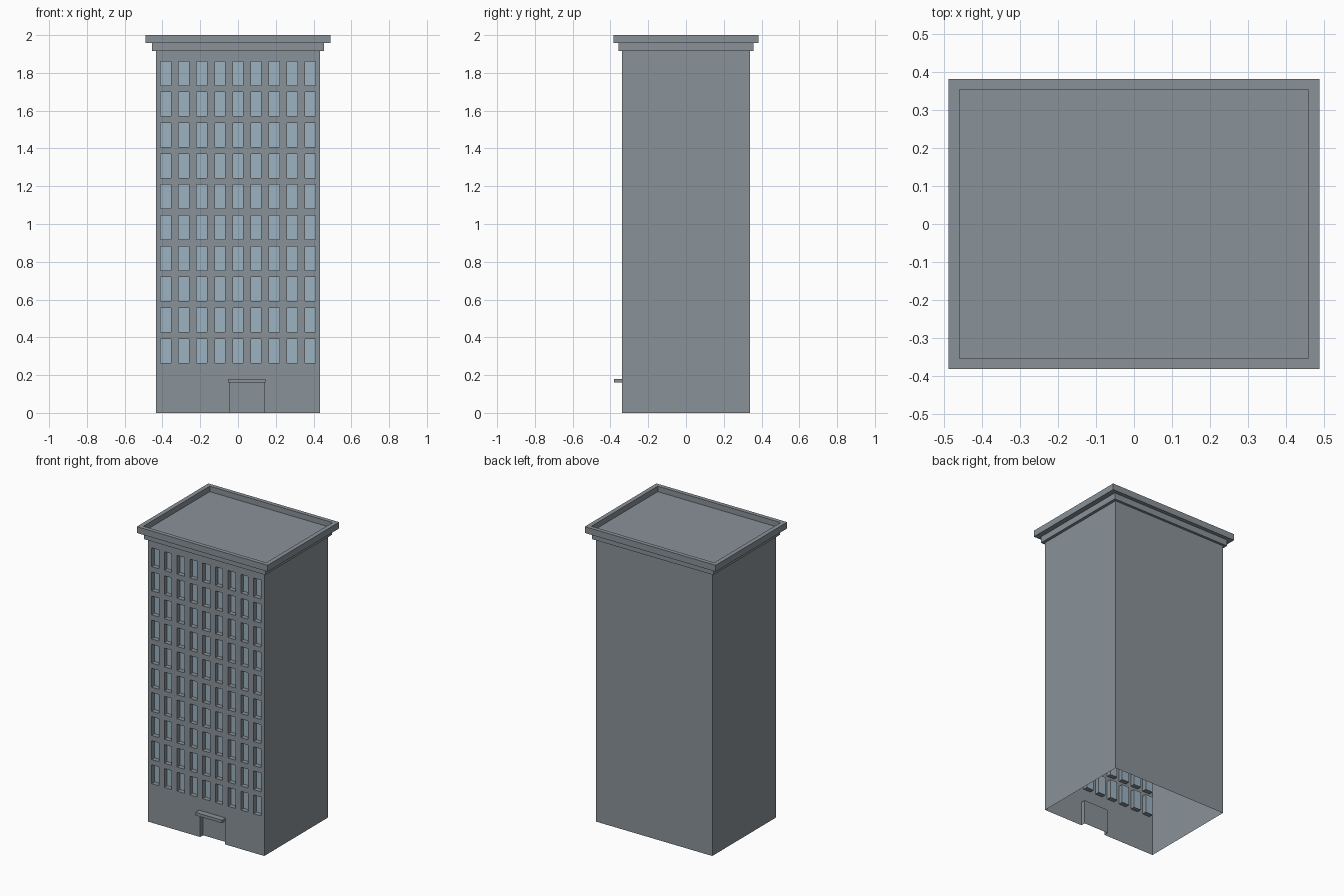
import bpy, bmesh

if "Cube" in bpy.data.objects:
    bpy.data.objects.remove(bpy.data.objects["Cube"])

HX, HY, TOP = 0.435, 0.34, 1.915     # body half sizes and wall height
DEPTH = 0.031                        # window and door recess


def material(name, rgb):
    m = bpy.data.materials.new(name)
    m.diffuse_color = (*rgb, 1)
    m.use_nodes = True
    m.node_tree.nodes["Principled BSDF"].inputs["Base Color"].default_value = m.diffuse_color
    return m


glass = material("window_glass", (0.33, 0.445, 0.53))
stone = material("grey_stone", (0.255, 0.287, 0.314))


def finish(name, bm, mat=stone, recalc=False):
    bmesh.ops.remove_doubles(bm, verts=bm.verts, dist=1e-5)
    if recalc:
        bmesh.ops.recalc_face_normals(bm, faces=bm.faces)
    me = bpy.data.meshes.new(name)
    bm.to_mesh(me)
    bm.free()
    me.materials.append(mat)
    ob = bpy.data.objects.new(name, me)
    bpy.context.collection.objects.link(ob)
    return ob


def quad(bm, *pts):
    bm.faces.new([bm.verts.new(p) for p in pts])


def front_grid(wall, pane, xs, zs, is_hole, sill=True):
    """Front wall as a grid of cells; hole cells become recessed panes."""
    y0, y1 = -HY, -HY + DEPTH
    for i, (a, b) in enumerate(zip(xs, xs[1:])):
        for j, (c, d) in enumerate(zip(zs, zs[1:])):
            if not is_hole(i, j):
                quad(wall, (a, y0, c), (b, y0, c), (b, y0, d), (a, y0, d))
                continue
            quad(pane, (a, y1, c), (b, y1, c), (b, y1, d), (a, y1, d))
            quad(wall, (a, y0, c), (a, y1, c), (a, y1, d), (a, y0, d))
            quad(wall, (b, y0, c), (b, y0, d), (b, y1, d), (b, y1, c))
            quad(wall, (a, y0, d), (a, y1, d), (b, y1, d), (b, y0, d))
            if sill:
                quad(wall, (a, y0, c), (b, y0, c), (b, y1, c), (a, y1, c))


# Front wall with a 9 x 10 window grid
wall, panes = bmesh.new(), bmesh.new()
xs, zs = [-HX], [0.22]
for i in range(9):
    x = (i - 4) * 0.0955
    xs += [x - 0.0275, x + 0.0275]
for j in range(10):
    z = 0.328 + j * 0.1633
    zs += [z - 0.0635, z + 0.0635]
front_grid(wall, panes, xs + [HX], zs + [TOP], lambda i, j: i % 2 and j % 2)
finish("window_panes", panes, glass)

# Ground floor strip with the recessed doorway
door = bmesh.new()
front_grid(wall, door, [-HX, -0.045, 0.14, HX], [0, 0.165, 0.22],
           lambda i, j: i == 1 and j == 0, sill=False)
finish("front_wall", wall)
finish("door", door)

# Side and back walls, open underneath
bm = bmesh.new()
plan = [(HX, -HY), (HX, HY), (-HX, HY), (-HX, -HY)]
for (ax, ay), (bx, by) in zip(plan, plan[1:]):
    quad(bm, (ax, ay, 0), (bx, by, 0), (bx, by, TOP), (ax, ay, TOP))
finish("side_and_back_walls", bm)

# Stepped cornice, parapet and sunken roof as stacked rectangular rings
bm = bmesh.new()
rings = []
for hx, hy, z in [(HX, HY, TOP), (0.455, 0.357, TOP), (0.455, 0.357, 1.957),
                  (0.49, 0.383, 1.957), (0.49, 0.383, 2.0),
                  (0.46, 0.355, 2.0), (0.46, 0.355, 1.963)]:
    rings.append([bm.verts.new((sx * hx, sy * hy, z))
                  for sx, sy in ((-1, -1), (1, -1), (1, 1), (-1, 1))])
for lo, hi in zip(rings, rings[1:]):
    for k in range(4):
        n = (k + 1) % 4
        bm.faces.new((lo[k], lo[n], hi[n], hi[k]))
bm.faces.new(rings[-1])
finish("cornice_and_roof", bm)

# Canopy over the door
bm = bmesh.new()
bmesh.ops.create_cube(bm, size=1)
for v in bm.verts:
    v.co = (0.046 + v.co.x * 0.2, -0.36 + v.co.y * 0.04, 0.17 + v.co.z * 0.02)
finish("door_canopy", bm, recalc=True)
